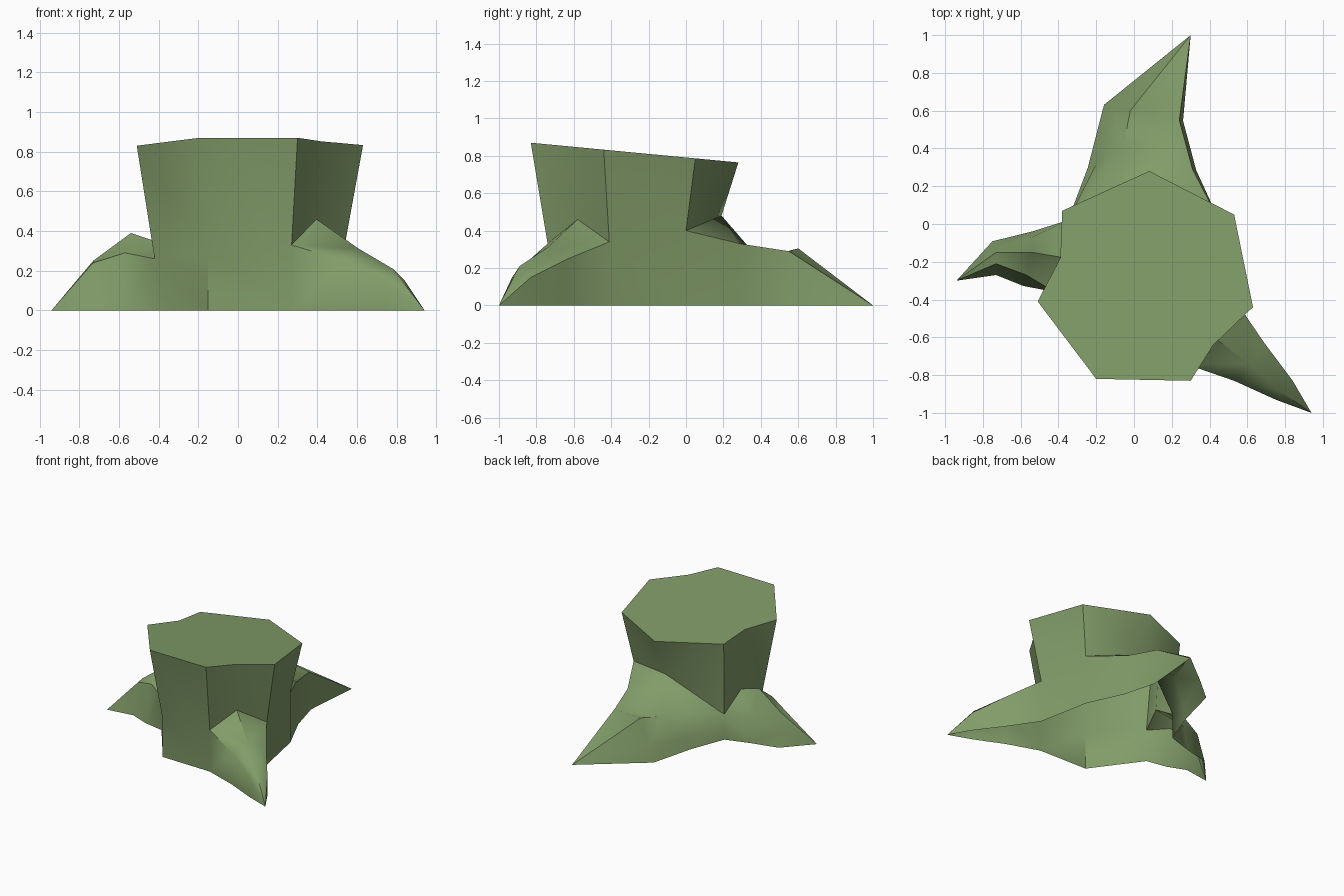
import bpy
import bmesh
import math
from mathutils import Vector

default_cube = bpy.data.objects.get("Cube")
if default_cube:
    bpy.data.objects.remove(default_cube, do_unlink=True)

# One flat green for the whole stump
green = bpy.data.materials.new("moss_green")
green.use_nodes = True
colour = (0.22, 0.33, 0.14, 1)
green.diffuse_color = colour
green.node_tree.nodes["Principled BSDF"].inputs["Base Color"].default_value = colour

# Sloping cut rim, counter-clockwise from the front left corner
rim_outline = [(.3, -.83), (.42, -.64), (.63, -.44), (.53, .05), (.08, .28),
               (-.38, .07), (-.39, -.18), (-.51, -.41), (-.2, -.82)]

# Waist of the trunk, where the roots begin, in the same order
waist_outline = [(.27, -.74, .33), (.395, -.58, .46), (.54, -.41, .34),
                 (.46, 0, .4), (.05, .19, .48), (-.35, .02, .2),
                 (-.36, -.18, .33), (-.42, -.36, .26), (-.15, -.73, .3)]

# Each root: first waist corner, tip, flare of each flank at the ground,
# then stations of (first shoulder, ridge, second shoulder)
roots = {
    "front_left_root": dict(
        start=0, tip=(.94, -1, 0), flare=(0, 0),
        stations=[[(.53, -.83, .25), (.61, -.74, .31), (.69, -.63, .25)],
                  [(.75, -.93, .15), (.78, -.89, .21), (.84, -.83, .15)]]),
    "back_root": dict(
        start=3, tip=(.3, 1, 0), flare=(.02, .05),
        stations=[[(.31, .29, .33), (-.06, .39, .25), (-.2, .32, .08)],
                  [(.24, .55, .29), (-.02, .6, .305), (-.11, .62, .13)]]),
    "right_root": dict(
        start=5, tip=(-.94, -.3, 0), flare=(.03, .06),
        stations=[[(-.54, -.07, .2), (-.54, -.15, .39), (-.57, -.27, .29)],
                  [(-.74, -.12, .12), (-.73, -.15, .25), (-.73, -.21, .24)]]),
}

bm = bmesh.new()


def cut_height(y):
    """Height of the sloping saw cut."""
    return .87 - .095 * (y + .83)


def on_ground(shoulder, ridge=None, flare=0):
    """Ground point under a shoulder, pushed away from the ridge."""
    point = Vector((shoulder[0], shoulder[1], 0))
    if ridge and flare:
        away = Vector((shoulder[0] - ridge[0], shoulder[1] - ridge[1], 0))
        point += away.normalized() * flare
    return bm.verts.new(point)


def skin(inner, outer):
    """Join two matching rows of vertices with a strip of faces."""
    for j in range(len(inner) - 1):
        bm.faces.new((inner[j], outer[j], outer[j + 1], inner[j + 1]))


# Trunk wall and flat cut top
rim = [bm.verts.new((x, y, cut_height(y))) for x, y in rim_outline]
waist = [bm.verts.new(p) for p in waist_outline]
foot = {}
for i, p in enumerate(waist_outline):
    if i not in (1, 4, 6):
        foot[i] = on_ground(p)
skin(rim + rim[:1], waist + waist[:1])
bm.faces.new(rim)

# Lower trunk wall between the roots
for a, b in ((2, 3), (7, 8), (8, 0)):
    skin([waist[a], waist[b]], [foot[a], foot[b]])

# Roots tapering from the waist to their pointed tips
for root in roots.values():
    first = root["start"]
    last = first + 2
    row = [foot[first], *waist[first:last + 1], foot[last]]
    for station in root["stations"]:
        shoulders = [bm.verts.new(p) for p in station]
        ground_a = on_ground(station[0], station[1], root["flare"][0])
        ground_b = on_ground(station[2], station[1], root["flare"][1])
        next_row = [ground_a, *shoulders, ground_b]
        skin(row, next_row)
        row = next_row
    tip = bm.verts.new(root["tip"])
    for a, b in zip(row, row[1:]):
        bm.faces.new((a, tip, b))

# Fold the twisted quads along their shorter diagonal
quads = [f for f in bm.faces if len(f.verts) == 4]
bmesh.ops.triangulate(bm, faces=quads, quad_method='SHORT_EDGE')

mesh = bpy.data.meshes.new("tree_stump")
bm.to_mesh(mesh)
bm.free()
mesh.materials.append(green)
stump = bpy.data.objects.new("tree_stump", mesh)
bpy.context.collection.objects.link(stump)

# Smooth bark with crisp corners
bpy.ops.object.select_all(action='DESELECT')
stump.select_set(True)
bpy.context.view_layer.objects.active = stump
bpy.ops.object.shade_smooth_by_angle(angle=math.radians(52))
